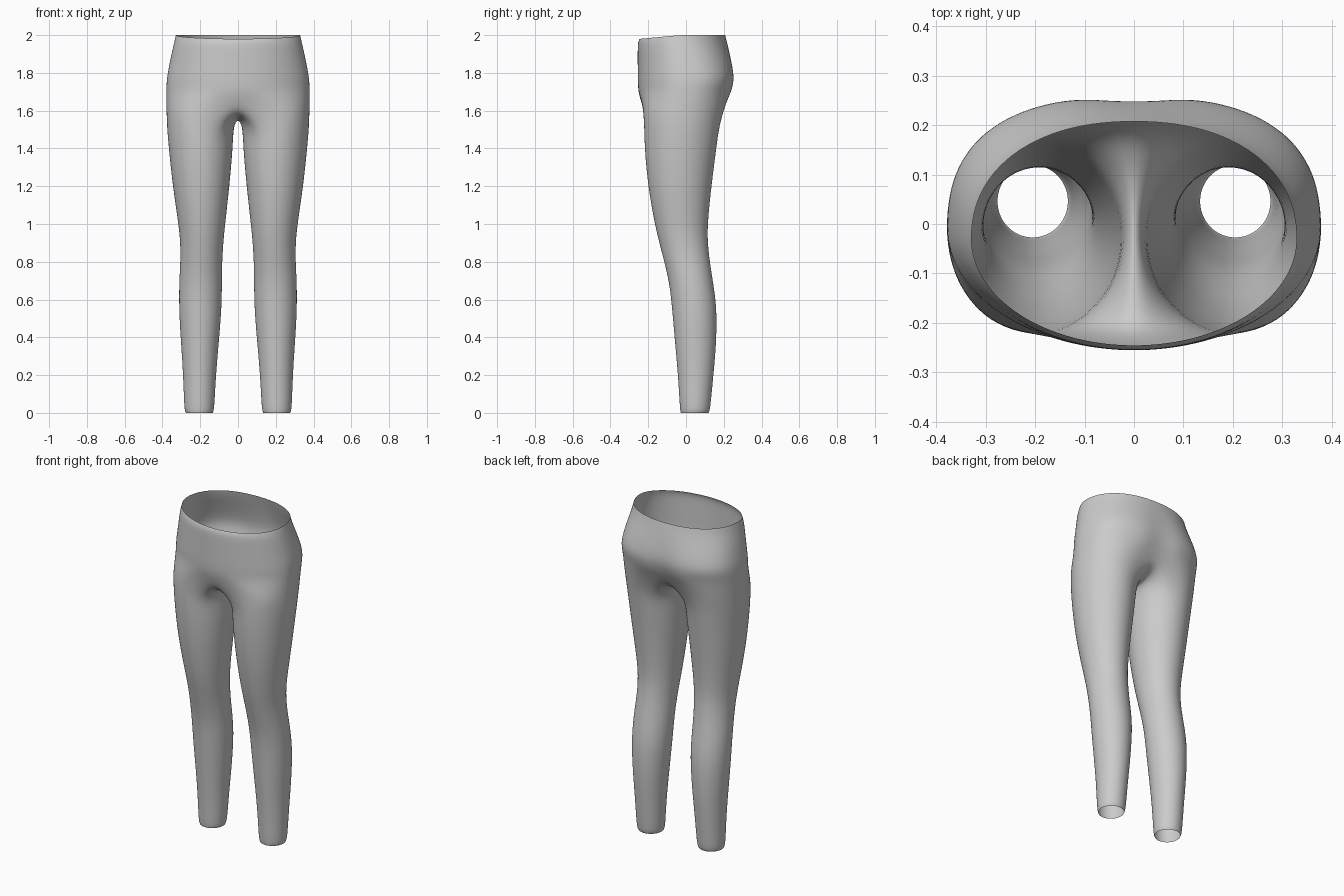
import bpy, bmesh
from math import sin, cos, pi, radians, exp, copysign

if "Cube" in bpy.data.objects:
    bpy.data.objects.remove(bpy.data.objects["Cube"])

N = 24  # sides of one leg; index 0 = inner, 6 = front, 12 = outer, 18 = back

# leg sections: z, inner x, outer x, front y, back y
LEG = [(0, .133, .277, -.028, .12), (.012, .128, .282, -.031, .126), (.045, .124, .286, -.034, .131),
       (.2, .116, .291, -.043, .146), (.35, .103, .301, -.057, .16), (.5, .09, .311, -.07, .164),
       (.6, .085, .313, -.079, .158), (.7, .084, .312, -.092, .143), (.8, .083, .306, -.116, .127),
       (.9, .077, .306, -.142, .116), (1.0, .067, .316, -.167, .115), (1.2, .044, .347, -.203, .136),
       (1.4, .026, .368, -.221, .162), (1.52, .023, .378, -.223, .178)]
THIGH_TOP = (1.6, .02, .38, -.224, .195)

# pelvis sections: z, half width, front y, back y, centre y, back squareness, cleft depth
PELVIS = [(1.70, .381, -.254, .25, -.01, 2.4, .025), (1.76, .380, -.257, .263, -.01, 2.6, .018),
          (1.82, .370, -.257, .256, -.01, 2.5, .01), (1.90, .354, -.257, .236, -.02, 2.3, .004),
          (1.96, .340, -.257, .219, -.03, 2.2, 0), (2.0, .331, -.247, .209, -.03, 2.2, 0)]

# crotch seam on the middle plane, front to back: y, z
SEAM = [(-.238, 1.64), (-.195, 1.60), (-.135, 1.58), (-.065, 1.565), (0, 1.557),
        (.05, 1.56), (.10, 1.578), (.15, 1.61), (.205, 1.655)]


def leg_point(row, i):
    z, x0, x1, y0, y1 = row
    a = 2 * pi * i / N
    return ((x0 + x1) / 2 - cos(a) * (x1 - x0) / 2,
            (y0 + y1) / 2 - sin(a) * (y1 - y0) / 2, z)


def pelvis_point(row, i):
    z, w, yf, yb, yc, n, cleft = row
    b = pi * (i - 4) / 16
    s, c = max(0, sin(b)), cos(b)
    if i in (4, 20):
        s = 0
    if c >= 0:
        x, y = w * s, yc + (yf - yc) * c
    else:
        x, y = w * s ** (2 / n), yc + (yb - yc) * (-c) ** (2 / n)
        y -= cleft * exp(-(x / .06) ** 2)
    if z == 2.0:
        z -= .02 * max(0, c)      # waistband dips at the front
    return (x, y, z)


def crotch_point(i):
    k = (i + 4) % N
    if k <= 8:                     # inner part lies on the seam
        y, z = SEAM[8 - k]
        return (0, y, z)
    w = max(0, 1 - min(i - 4, 20 - i) / 4) * .75
    p, q = leg_point(THIGH_TOP, i), pelvis_point(PELVIS[0], i)
    return tuple(u + (v - u) * w for u, v in zip(p, q))


bm = bmesh.new()
# one leg up to the crotch
rings = [[bm.verts.new(leg_point(r, i)) for i in range(N)] for r in LEG]
crotch = [bm.verts.new(crotch_point(i)) for i in range(N)]
rings.append(crotch)
for lo, hi in zip(rings, rings[1:]):
    for i in range(N):
        j = (i + 1) % N
        bm.faces.new((lo[i], lo[j], hi[j], hi[i]))

# half of the hips, from front middle round to back middle
arcs = [crotch[4:21]] + [[bm.verts.new(pelvis_point(r, i)) for i in range(4, 21)] for r in PELVIS]
for lo, hi in zip(arcs, arcs[1:]):
    for i in range(16):
        bm.faces.new((lo[i], lo[i + 1], hi[i + 1], hi[i]))

bmesh.ops.recalc_face_normals(bm, faces=bm.faces)
outer = max(bm.faces, key=lambda f: f.calc_center_median().x)
if outer.normal.x < 0:
    bmesh.ops.reverse_faces(bm, faces=bm.faces)
me = bpy.data.meshes.new("leggings")
bm.to_mesh(me)
bm.free()
me.polygons.foreach_set("use_smooth", [True] * len(me.polygons))
leggings = bpy.data.objects.new("leggings", me)
bpy.context.collection.objects.link(leggings)

# mirror the other half, then smooth
mirror = leggings.modifiers.new("mirror", 'MIRROR')
mirror.use_clip = True
mirror.merge_threshold = .001
sub = leggings.modifiers.new("smooth", 'SUBSURF')
sub.levels = sub.render_levels = 2
